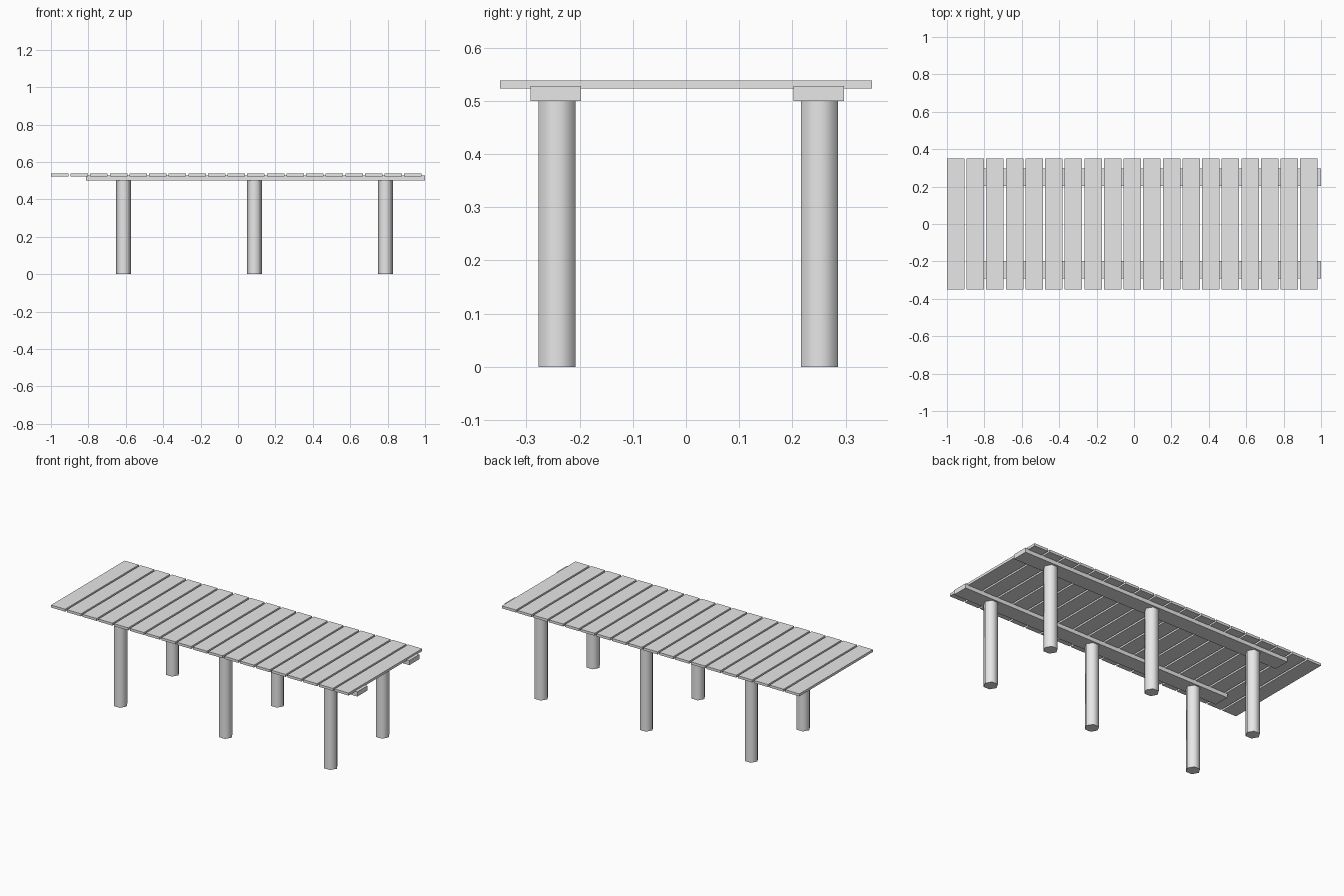
import bpy
import math

cube = bpy.data.objects.get("Cube")
if cube:
    bpy.data.objects.remove(cube, do_unlink=True)

# One plain grey for the whole dock
grey = bpy.data.materials.new("pale_grey")
grey.use_nodes = True
colour = (0.8, 0.8, 0.8, 1)
grey.diffuse_color = colour
grey.node_tree.nodes["Principled BSDF"].inputs["Base Color"].default_value = colour


def box(name, low, high):
    centre = [(a + b) / 2 for a, b in zip(low, high)]
    bpy.ops.mesh.primitive_cube_add(size=1, location=centre)
    obj = bpy.context.object
    obj.name = name
    obj.scale = [b - a for a, b in zip(low, high)]
    bpy.ops.object.transform_apply(location=False, rotation=False, scale=True)
    obj.data.materials.append(grey)
    return obj


def post(name, x, y, radius=0.04, height=0.5):
    # Six-sided post with corners towards +x and -x, rounded by smooth shading
    bpy.ops.mesh.primitive_cylinder_add(
        vertices=6, radius=radius, depth=height,
        location=(x, y, height / 2), rotation=(0, 0, math.radians(30)))
    obj = bpy.context.object
    obj.name = name
    bpy.ops.object.transform_apply(location=False, rotation=True, scale=False)
    obj.data.materials.append(grey)
    bpy.ops.object.shade_smooth_by_angle(angle=math.radians(70))


# Deck planks, evenly spaced with narrow gaps
PLANKS, PITCH, WIDTH = 19, 0.1049, 0.0937
for i in range(PLANKS):
    x = -1 + i * PITCH
    box(f"deck_plank_{i + 1}", (x, -0.35, 0.523), (x + WIDTH, 0.35, 0.538))

# Long beams slightly let into the deck, each on a row of three posts
for side, beam_y, post_y in (("front", -0.245, -0.2425), ("back", 0.2495, 0.251)):
    box(f"{side}_beam", (-0.812, beam_y - 0.0475, 0.5), (1, beam_y + 0.0475, 0.528))
    for place, x in (("right", -0.612), ("middle", 0.088), ("left", 0.788)):
        post(f"{side}_{place}_post", x, post_y)
